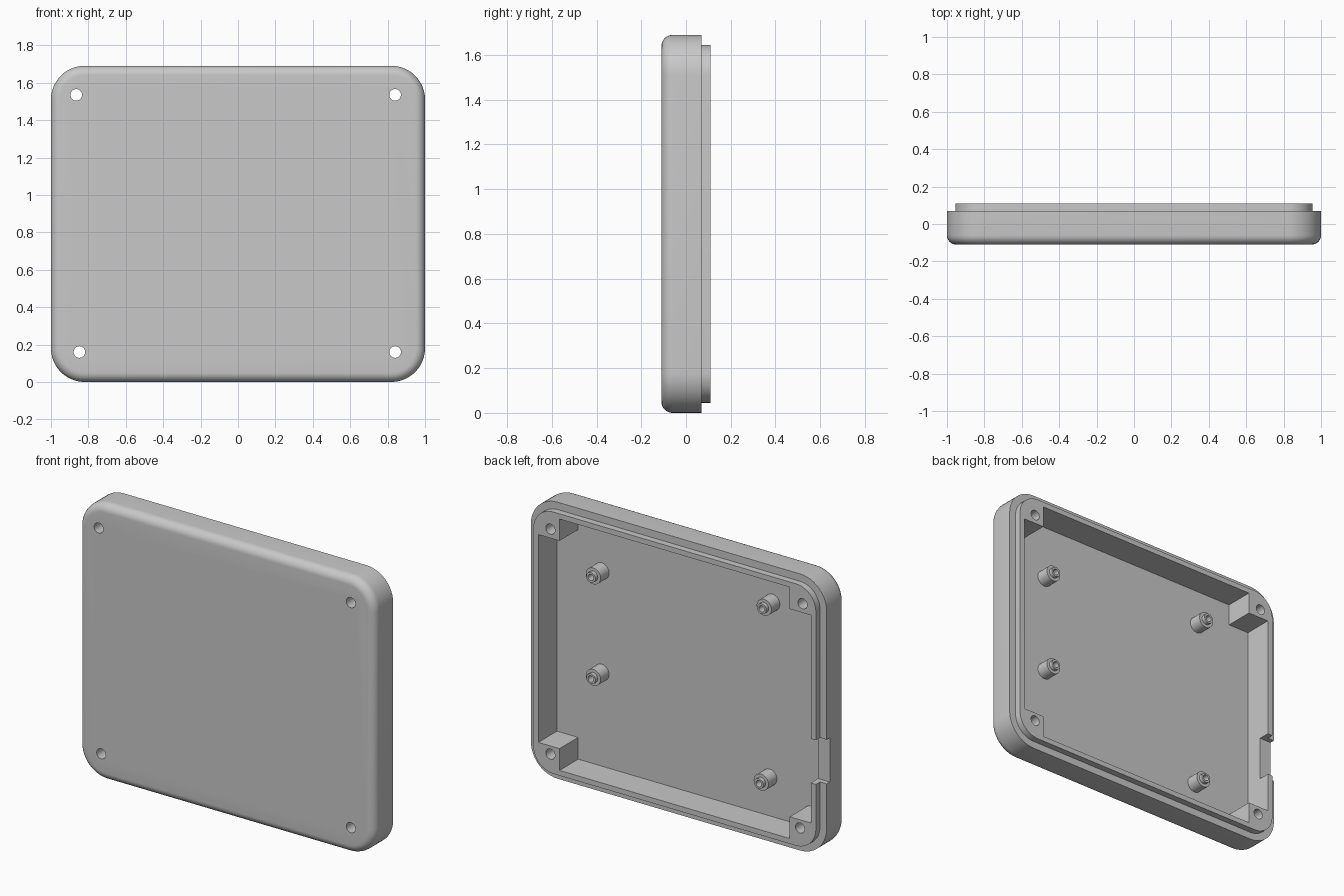
import bpy
import bmesh
from math import cos, sin, pi

cube = bpy.data.objects.get("Cube")
if cube:
    bpy.data.objects.remove(cube, do_unlink=True)

grey = bpy.data.materials.new("plain grey")
grey.use_nodes = True
colour = (0.58, 0.58, 0.58, 1)
grey.diffuse_color = colour
grey.node_tree.nodes["Principled BSDF"].inputs["Base Color"].default_value = colour

HALF_W, HALF_H, CORNER = 1.0, 0.845, 0.18
FRONT, SHOULDER, BACK, FLOOR = -0.11, 0.07, 0.11, -0.07


def loft(name, rings):
    """Closed solid through matching rings of points."""
    bm = bmesh.new()
    loops = [[bm.verts.new(p) for p in ring] for ring in rings]
    for a, b in zip(loops, loops[1:]):
        for i in range(len(a)):
            j = (i + 1) % len(a)
            bm.faces.new((a[i], a[j], b[j], b[i]))
    bm.faces.new(loops[0])
    bm.faces.new(loops[-1])
    bmesh.ops.recalc_face_normals(bm, faces=bm.faces)
    mesh = bpy.data.meshes.new(name)
    bm.to_mesh(mesh)
    bm.free()
    mesh.materials.append(grey)
    obj = bpy.data.objects.new(name, mesh)
    bpy.context.collection.objects.link(obj)
    return obj


def rounded_ring(inset, y, steps=12):
    """Rounded rectangle outline, shrunk by inset."""
    r = CORNER - inset
    pts = []
    for k, (sx, sz) in enumerate([(1, 1), (-1, 1), (-1, -1), (1, -1)]):
        for i in range(steps + 1):
            t = (k + i / steps) * pi / 2
            pts.append((sx * (HALF_W - CORNER) + r * cos(t), y,
                        HALF_H + sz * (HALF_H - CORNER) + r * sin(t)))
    return pts


def circle(x, z, r, y, n=32):
    return [(x + r * cos(2 * pi * i / n), y, z + r * sin(2 * pi * i / n)) for i in range(n)]


def prism(name, outline, y0, y1):
    return loft(name, [[(x, y, z) for x, z in outline] for y in (y0, y1)])


def cut(target, cutter):
    """Subtract the cutter, then discard it."""
    cutter.hide_render = True
    mod = target.modifiers.new("cut", 'BOOLEAN')
    mod.operation, mod.solver, mod.object = 'DIFFERENCE', 'EXACT', cutter
    bpy.context.view_layer.update()
    graph = bpy.context.evaluated_depsgraph_get()
    mesh = bpy.data.meshes.new_from_object(target.evaluated_get(graph))
    target.modifiers.clear()
    target.data = mesh
    bpy.data.objects.remove(cutter, do_unlink=True)


def smooth(obj):
    bpy.ops.object.select_all(action='DESELECT')
    obj.select_set(True)
    bpy.context.view_layer.objects.active = obj
    bpy.ops.object.shade_smooth_by_angle(angle=pi / 6)


# Outer shell: filleted front edge, straight sides, stepped lip at the back
FILLET, LIP = 0.05, 0.045
rings = []
for i in range(9):
    t = i / 8 * pi / 2
    rings.append(rounded_ring(FILLET * (1 - sin(t)), FRONT + FILLET * (1 - cos(t))))
rings += [rounded_ring(0, SHOULDER), rounded_ring(LIP, SHOULDER), rounded_ring(LIP, BACK)]
case = loft("case_shell", rings)

# Cavity: a cross-shaped pocket that leaves a square block in each corner
wx, wz, bx, bz = 0.921, 0.768, 0.778, 0.635
quarter = [(wx, bz), (bx, bz), (bx, wz)]
outline = (quarter + [(-x, z) for x, z in reversed(quarter)]
           + [(-x, -z) for x, z in quarter] + [(x, -z) for x, z in reversed(quarter)])
cut(case, prism("cavity_cutter", [(x, HALF_H + z) for x, z in outline], FLOOR, 0.3))

# Screw holes through the corner blocks
for x, z in [(-0.865, 1.535), (0.84, 1.535), (0.84, 0.16), (-0.848, 0.16)]:
    cut(case, loft("hole_cutter", [circle(x, z, 0.031, y) for y in (-0.3, 0.3)]))

# Cable notch in one side wall
notch = [(-1.1, 0.455), (-0.85, 0.455), (-0.85, 0.725), (-1.1, 0.725)]
cut(case, prism("notch_cutter", notch, 0.04, 0.3))
smooth(case)

# Board standoffs: a post with a narrower hollow pin
profile = [(0.05, FLOOR - 0.01), (0.05, 0.012), (0.031, 0.012), (0.031, 0.035),
           (0.019, 0.035), (0.019, -0.04)]
spots = {"upper_left": (0.619, 1.27), "lower_left": (0.619, 0.65),
         "upper_right": (-0.536, 1.387), "lower_right": (-0.516, 0.313)}
for label, (x, z) in spots.items():
    smooth(loft("standoff_" + label, [circle(x, z, r, y) for r, y in profile]))
